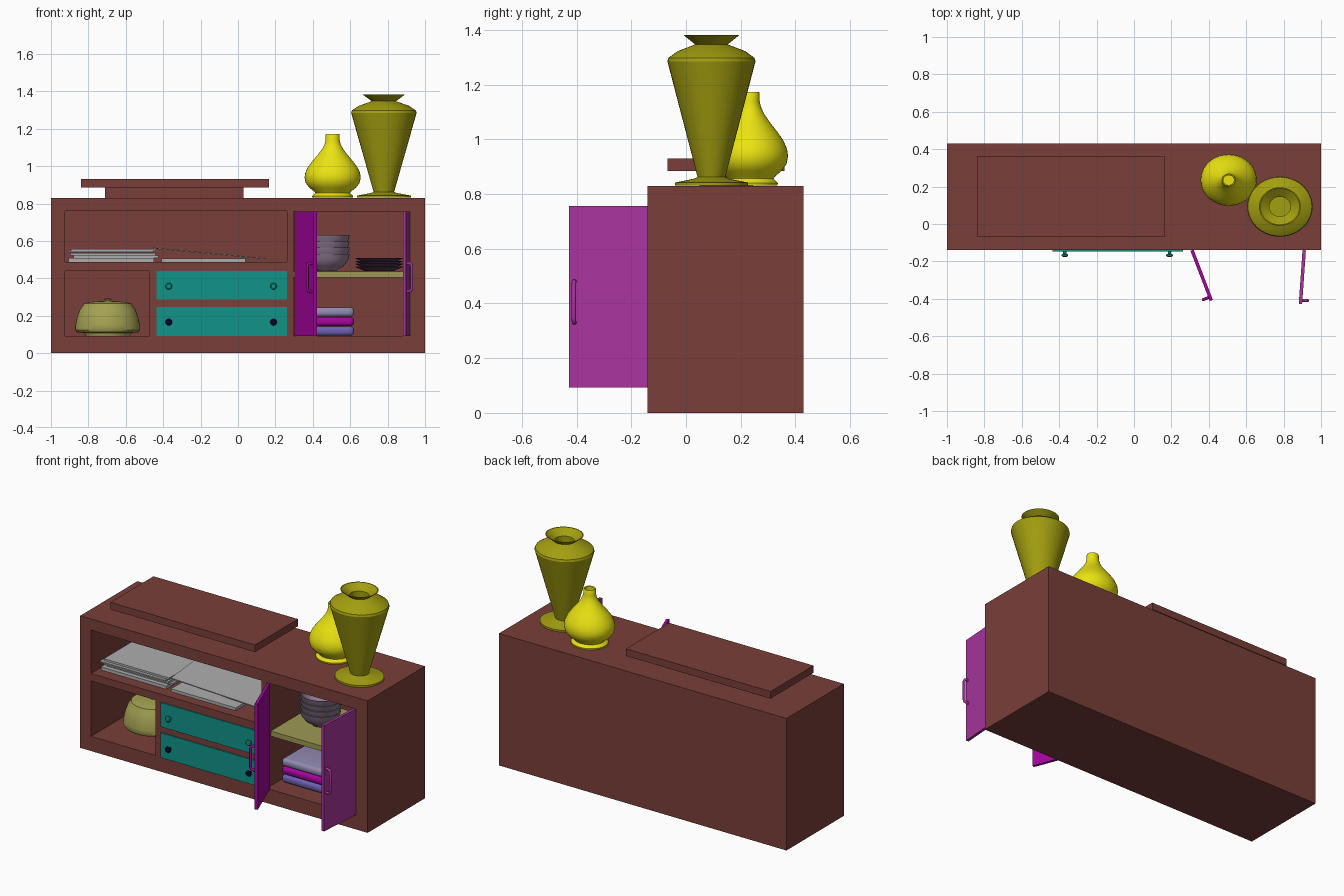
import bpy, bmesh, math
from mathutils import Matrix, Vector, Color

if "Cube" in bpy.data.objects:
    bpy.data.objects.remove(bpy.data.objects["Cube"])

COLORS = {
    "wood": (0.475, 0.245, 0.225), "teal": (0.065, 0.58, 0.535), "navy": (0.03, 0.03, 0.22),
    "violet": (0.65, 0.02, 0.62), "orchid": (0.66, 0.21, 0.62), "olive": (0.64, 0.62, 0.06),
    "yellow": (0.92, 0.89, 0.07), "khaki": (0.64, 0.63, 0.32), "shelf_tan": (0.62, 0.60, 0.33),
    "mauve": (0.56, 0.48, 0.57), "plum": (0.33, 0.23, 0.34), "lavender": (0.57, 0.54, 0.69),
    "indigo": (0.42, 0.38, 0.69), "paper": (0.68, 0.68, 0.68),
}
MATS = {}
for key, rgb in COLORS.items():
    MATS[key] = bpy.data.materials.new(key)
    MATS[key].diffuse_color = (*Color(rgb).from_srgb_to_scene_linear(), 1)


def finish(name, bm, color=None, smooth=None):
    bmesh.ops.recalc_face_normals(bm, faces=bm.faces)
    me = bpy.data.meshes.new(name)
    bm.to_mesh(me)
    bm.free()
    ob = bpy.data.objects.new(name, me)
    bpy.context.collection.objects.link(ob)
    if color:
        me.materials.append(MATS[color])
    if smooth:
        bpy.ops.object.select_all(action='DESELECT')
        ob.select_set(True)
        bpy.context.view_layer.objects.active = ob
        bpy.ops.object.shade_smooth_by_angle(angle=math.radians(smooth))
    return ob


def box(name, x, y, z, color=None, bevel=0.0, matrix=Matrix()):
    bm = bmesh.new()
    bmesh.ops.create_cube(bm, size=1)
    for v in bm.verts:
        v.co = Vector([r[0] + (c + 0.5) * (r[1] - r[0]) for c, r in zip(v.co, (x, y, z))])
    if bevel:
        bmesh.ops.bevel(bm, geom=bm.edges[:], offset=bevel, segments=4, profile=0.5, affect='EDGES')
    bm.transform(matrix)
    return finish(name, bm, color, 40 if bevel else None)


def lathe(name, profile, center, color, squash=0.92, segments=40, angle=35, matrix=None):
    """Revolve (radius, z) points around z, then squash in y."""
    bm = bmesh.new()
    vs = [bm.verts.new((r, 0, z)) for r, z in profile]
    es = [bm.edges.new(p) for p in zip(vs, vs[1:])]
    bmesh.ops.spin(bm, geom=vs + es, cent=(0, 0, 0), axis=(0, 0, 1),
                   angle=math.tau, steps=segments, use_duplicate=False)
    bmesh.ops.remove_doubles(bm, verts=bm.verts, dist=1e-5)
    bm.transform(matrix or Matrix.Diagonal((1, squash, 1, 1)))
    bm.transform(Matrix.Translation(center))
    return finish(name, bm, color, angle)


# Cabinet body with open compartments
FRONT, BACK = -0.14, 0.43
cabinet = box("cabinet", (-1, 1), (FRONT, BACK), (0, 0.83), "wood")
cutters = []
for i, (x, z) in enumerate([((-0.925, 0.262), (0.487, 0.76)),
                            ((-0.925, -0.475), (0.092, 0.44)),
                            ((0.298, 0.92), (0.092, 0.757))]):
    c = box(f"cutter_{i}", x, (FRONT - 0.1, 0.38), z, "wood")
    c.hide_render = True
    m = cabinet.modifiers.new("opening", 'BOOLEAN')
    m.object, m.operation, m.solver = c, 'DIFFERENCE', 'EXACT'
    cutters.append(c)
bpy.context.view_layer.update()
carved = bpy.data.meshes.new_from_object(cabinet.evaluated_get(bpy.context.evaluated_depsgraph_get()))
cabinet.modifiers.clear()
cabinet.data = carved
for c in cutters:
    bpy.data.objects.remove(c)

# Raised stand on top
box("stand_base", (-0.71, 0.03), (0.05, 0.245), (0.83, 0.885), "wood")
box("stand_top", (-0.84, 0.165), (-0.067, 0.36), (0.885, 0.93), "wood")

# Drawers with knobs
KNOB = [(0, 0), (0.009, 0), (0.009, 0.012), (0.018, 0.017), (0.018, 0.023), (0.012, 0.028), (0, 0.029)]
for label, z, knob_color in (("upper", (0.286, 0.438), "teal"), ("lower", (0.092, 0.248), "navy")):
    box(f"{label}_drawer", (-0.437, 0.262), (FRONT - 0.007, 0.1), z, "teal")
    for side, x in (("left", -0.37), ("right", 0.19)):
        lathe(f"{label}_drawer_knob_{side}", KNOB, (x, FRONT - 0.007, sum(z) / 2 - 0.004), knob_color,
              segments=16, matrix=Matrix.Rotation(math.radians(90), 4, 'X'))

# Swung-open doors with bar handles on the outer faces
def door(name, hinge_x, sign, degrees, color):
    mat = Matrix.Translation((hinge_x, FRONT, 0)) @ Matrix.Rotation(math.radians(degrees), 4, 'Z')
    box(name, sorted((0, sign * 0.288)), (-0.009, 0.009), (0.092, 0.757), color, matrix=mat)
    hx, out, z0, z1, r = sign * 0.268, -0.038, 0.33, 0.48, 0.014
    path = [(-0.005, z0), (out + r, z0), (out + r * 0.3, z0 + r * 0.3), (out, z0 + r),
            (out, z1 - r), (out + r * 0.3, z1 - r * 0.3), (out + r, z1), (-0.005, z1)]
    cu = bpy.data.curves.new(name + "_handle", 'CURVE')
    cu.dimensions, cu.bevel_depth, cu.bevel_resolution = '3D', 0.008, 3
    sp = cu.splines.new('POLY')
    sp.points.add(len(path) - 1)
    for p, (y, z) in zip(sp.points, path):
        p.co = (hx, y, z, 1)
    cu.materials.append(MATS[color])
    ob = bpy.data.objects.new(name + "_handle", cu)
    ob.matrix_world = mat
    bpy.context.collection.objects.link(ob)

door("left_door", 0.31, 1, -69, "violet")
door("right_door", 0.91, -1, 86, "orchid")

# Shelf, folded linens
box("shelf", (0.298, 0.92), (-0.1, 0.38), (0.405, 0.437), "shelf_tan")
for i, c in enumerate(("indigo", "violet", "lavender")):
    z = 0.093 + i * 0.051
    box(f"folded_linen_{i}", (0.32, 0.62), (-0.03, 0.26), (z, z + 0.05), c, bevel=0.02)

# Stacked bowls and plates
BOWL = [(0, 0), (0.05, 0), (0.055, 0.008), (0.09, 0.028), (0.113, 0.058), (0.122, 0.092),
        (0.116, 0.092), (0.107, 0.06), (0.085, 0.034), (0.05, 0.015), (0, 0.012)]
for i in range(4):
    lathe(f"bowl_{i}", BOWL, (0.475, 0.14, 0.438 + i * 0.034), "mauve")
PLATE = [(0, 0), (0.08, 0), (0.088, 0.006), (0.126, 0.022), (0.126, 0.026), (0.085, 0.012), (0, 0.008)]
for i in range(4):
    lathe(f"plate_{i}", PLATE, (0.755, 0.14, 0.438 + i * 0.015), "plum")

# Magazines in the upper niche
for i, (dx, t) in enumerate([(0, 0.02), (0.025, 0.012), (0.01, 0.014), (-0.005, 0.008), (0.012, 0.012)]):
    z = 0.488 + (0, 0.021, 0.034, 0.049, 0.058)[i]
    box(f"magazine_{i}", (-0.905 + dx, -0.45 + dx), (-0.07 + dx, 0.24 + dx), (z, z + t), "paper")
box("flat_magazine", (-0.41, 0.04), (-0.08, 0.24), (0.488, 0.506), "paper")
lean = Matrix.Translation((-0.46, 0.09, 0.562)) @ Matrix.Rotation(math.radians(5.3), 4, 'Y') \
    @ Matrix.Rotation(math.radians(5), 4, 'Z')
box("leaning_magazine", (0.02, 0.6), (-0.15, 0.15), (-0.003, 0.003), "paper", matrix=lean)

# Lidded pot in the lower niche
lathe("lidded_pot", [(0, 0.093), (0.12, 0.093), (0.125, 0.108), (0.165, 0.112), (0.174, 0.125), (0.173, 0.15),
                     (0.163, 0.195), (0.148, 0.235), (0.13, 0.258), (0.127, 0.266), (0.10, 0.272),
                     (0.06, 0.277), (0.012, 0.279), (0.014, 0.284), (0.02, 0.287), (0.018, 0.292), (0, 0.294)],
      (-0.697, 0.15, 0), "khaki")

# Tall angular vase
lathe("tall_vase", [(0, 0.831), (0.145, 0.831), (0.145, 0.842), (0.07, 0.856), (0.055, 0.862), (0.175, 1.285),
                    (0.171, 1.298), (0.135, 1.322), (0.065, 1.347), (0.112, 1.382), (0.106, 1.382),
                    (0.057, 1.347), (0.057, 0.9), (0, 0.9)],
      (0.78, 0.093, 0), "olive", angle=25)

# Round bottle vase
lathe("bottle_vase", [(0, 0.831), (0.108, 0.831), (0.11, 0.84), (0.092, 0.856), (0.098, 0.864), (0.125, 0.885),
                      (0.144, 0.91), (0.15, 0.938), (0.146, 0.965), (0.132, 0.995), (0.108, 1.027), (0.08, 1.06),
                      (0.057, 1.09), (0.043, 1.117), (0.037, 1.14), (0.037, 1.168), (0.034, 1.173), (0.028, 1.17),
                      (0.028, 1.13), (0.05, 1.08), (0.1, 1.02), (0.135, 0.94), (0.09, 0.875), (0, 0.87)],
      (0.506, 0.235, 0), "yellow", angle=50)

for m in bpy.data.materials:
    if m.users and not m.is_grease_pencil:
        m.use_nodes = True
        m.node_tree.nodes["Principled BSDF"].inputs["Base Color"].default_value = m.diffuse_color
